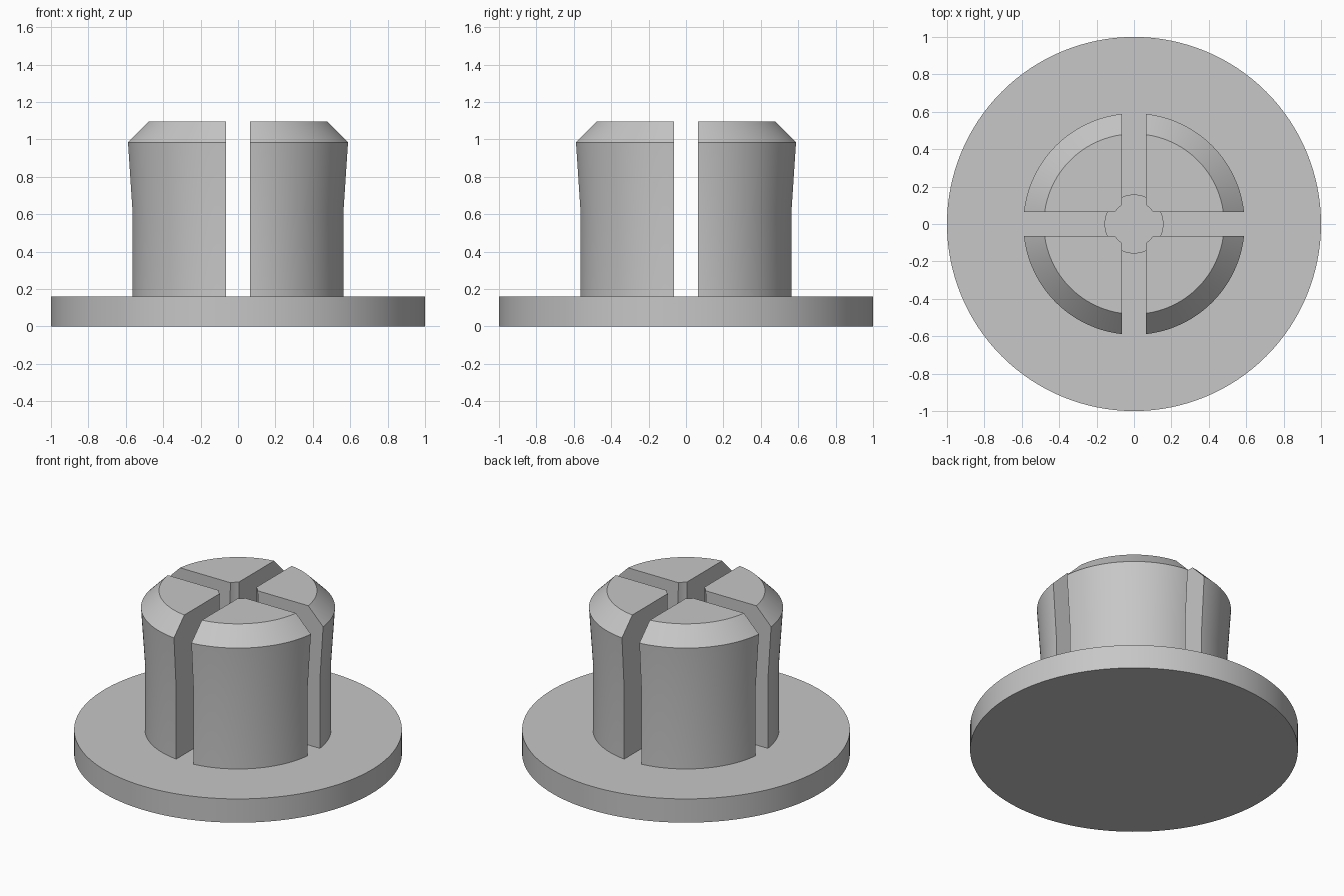
import bpy, bmesh, math
from mathutils import Matrix, Vector

cube = bpy.data.objects.get("Cube")
if cube:
    bpy.data.objects.remove(cube, do_unlink=True)

GREY = (0.57, 0.57, 0.57, 1.0)
grey = bpy.data.materials.new("plain grey")
grey.use_nodes = True
grey.diffuse_color = GREY
grey.node_tree.nodes["Principled BSDF"].inputs["Base Color"].default_value = GREY

BASE_TOP = 0.16
HALF_SLOT = 0.065


def lathe(bm, profile, closed, angle, steps):
    """Turn an (r, z) profile about the z axis."""
    verts = [bm.verts.new((r, 0, z)) for r, z in profile]
    pairs = list(zip(verts, verts[1:]))
    if closed:
        pairs.append((verts[-1], verts[0]))
    edges = [bm.edges.new(p) for p in pairs]
    bmesh.ops.spin(bm, geom=verts + edges, cent=(0, 0, 0), axis=(0, 0, 1),
                   angle=angle, steps=steps)
    bmesh.ops.remove_doubles(bm, verts=bm.verts, dist=0.0001)


def finish(bm, name):
    bmesh.ops.recalc_face_normals(bm, faces=bm.faces)
    mesh = bpy.data.meshes.new(name)
    bm.to_mesh(mesh)
    bm.free()
    mesh.materials.append(grey)
    obj = bpy.data.objects.new(name, mesh)
    bpy.context.collection.objects.link(obj)
    bpy.ops.object.select_all(action='DESELECT')
    obj.select_set(True)
    bpy.context.view_layer.objects.active = obj
    bpy.ops.object.shade_smooth_by_angle(angle=math.radians(30))
    return obj


# Round flange with a shallow blind hole in the middle
bm = bmesh.new()
lathe(bm, [(0, 0), (1, 0), (1, BASE_TOP), (0.155, BASE_TOP),
           (0.155, 0.09), (0, 0.09)], False, math.tau, 128)
finish(bm, "flange")

# Four split prongs: flared outside, bevelled tip, hollow core
prong_profile = [(0.155, BASE_TOP), (0.568, BASE_TOP), (0.568, 0.62),
                 (0.592, 0.985), (0.482, 1.097), (0.12, 1.097)]
for i, side in enumerate(("back_left", "back_right", "front_right", "front_left")):
    bm = bmesh.new()
    lathe(bm, prong_profile, True, math.pi / 2, 32)
    # Trim both ends to the slot walls and cap them
    for normal in (Vector((1, 0, 0)), Vector((0, 1, 0))):
        bmesh.ops.bisect_plane(bm, geom=bm.verts[:] + bm.edges[:] + bm.faces[:],
                               plane_co=normal * HALF_SLOT, plane_no=normal,
                               clear_inner=True)
        rim = [e for e in bm.edges if e.is_boundary and all(
            abs(v.co.dot(normal) - HALF_SLOT) < 0.0001 for v in e.verts)]
        bmesh.ops.edgeloop_fill(bm, edges=rim)
    bm.transform(Matrix.Rotation(i * math.pi / 2, 4, 'Z'))
    finish(bm, "prong_" + side)
